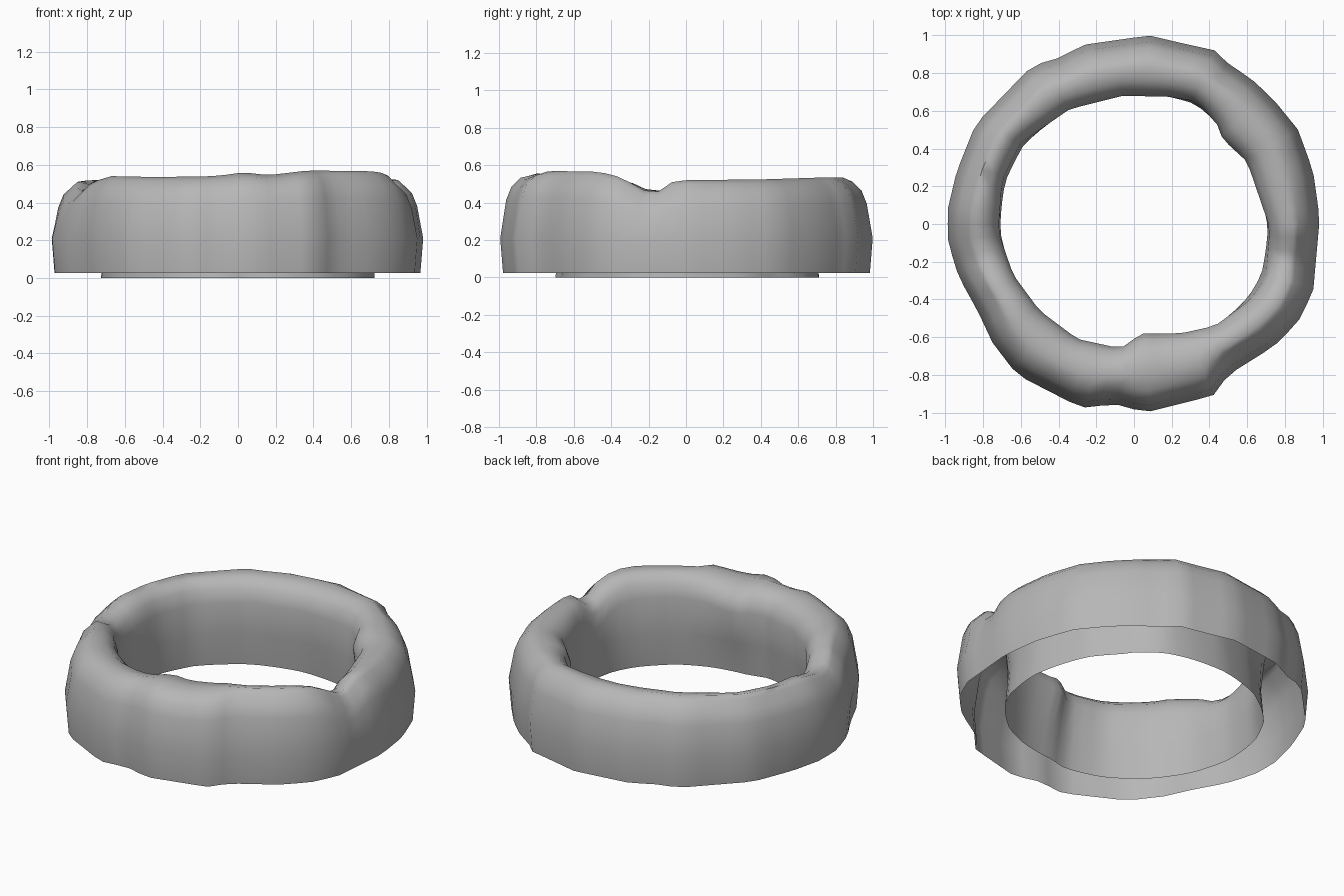
import bpy, bmesh, math

if "Cube" in bpy.data.objects:
    bpy.data.objects.remove(bpy.data.objects["Cube"])

# Outlines seen from above (counter-clockwise or clockwise), and crest height by angle (degrees)
OUTER = [(.08, 1), (.25, .96), (.43, .92), (.52, .83), (.6, .79), (.74, .66), (.87, .5), (.95, .28),
         (.985, .03), (.95, -.36), (.87, -.52), (.74, -.65), (.5, -.8), (.42, -.91), (.3, -.94),
         (.06, -1), (-.1, -.955), (-.28, -.975), (-.62, -.8), (-.75, -.63), (-.83, -.46),
         (-.93, -.28), (-.985, -.1), (-.99, .07), (-.94, .28), (-.84, .53), (-.54, .84), (-.4, .88),
         (-.27, .95)]
INNER = [(.18, .675), (.33, .65), (.44, .53), (.47, .45), (.6, .33), (.72, -.02), (.7, -.28),
         (.62, -.4), (.43, -.54), (.25, -.58), (.04, -.58), (-.07, -.66), (-.3, -.61), (-.5, -.46),
         (-.64, -.27), (-.72, -.04), (-.7, .23), (-.6, .43), (-.34, .61), (-.06, .68)]
CREST = [(0, .52), (30, .525), (60, .535), (90, .535), (120, .535), (150, .52), (175, .51), (187, .47),
         (193, .46), (201, .51), (215, .54), (240, .535), (262, .54), (272, .56), (282, .545),
         (297, .57), (328, .565), (337, .535), (345, .465), (350, .46), (355, .51)]


def radius(points, a):
    """Distance to the straight-sided outline along the ray at angle a."""
    c, s = math.cos(a), math.sin(a)
    best = 0
    for (x0, y0), (x1, y1) in zip(points, points[1:] + points[:1]):
        d = c * (y1 - y0) - s * (x1 - x0)
        if abs(d) < 1e-9:
            continue
        r = (x0 * (y1 - y0) - y0 * (x1 - x0)) / d
        t = (x0 * s - y0 * c) / d
        if -1e-6 <= t <= 1 + 1e-6 and r > best:
            best = r
    return best


def crest(a):
    t = [(CREST[-1][0] - 360, CREST[-1][1])] + CREST + [(360, CREST[0][1])]
    for (a0, v0), (a1, v1) in zip(t, t[1:]):
        if a0 <= a <= a1:
            return v0 + (v1 - v0) * (a - a0) / (a1 - a0)


N = 72
bm = bmesh.new()
rows = []
for i in range(N):
    deg = 360 * i / N
    a = math.radians(deg)
    ro, ri, h = radius(OUTER, a), radius(INNER, a), crest(deg)
    w = ro - ri
    # Open-bottomed cross-section, from the outer foot over the crest to the inner foot
    profile = [(ro - .015, .025), (ro, .21), (ro - .032, h - .14), (ro - .06, h - .07),
               (ro - .11, h - .022), (ri + .5 * w, h), (ri + .25 * w, h - .015),
               (ri + .08 * w, h - .06), (ri, h - .14), (.5 * ri + .35, .2), (.4 * ri + .44, 0)]
    rows.append([bm.verts.new((r * math.cos(a), r * math.sin(a), z)) for r, z in profile])
for i in range(N):
    p, q = rows[i], rows[(i + 1) % N]
    for j in range(len(p) - 1):
        bm.faces.new((p[j], q[j], q[j + 1], p[j + 1]))

me = bpy.data.meshes.new("stone_ring")
bm.to_mesh(me)
bm.free()
ring = bpy.data.objects.new("stone_ring", me)
bpy.context.collection.objects.link(ring)

# Dark grey stone
mat = bpy.data.materials.new("dark_stone")
mat.diffuse_color = (.47, .47, .47, 1)
mat.use_nodes = True
mat.node_tree.nodes["Principled BSDF"].inputs["Base Color"].default_value = mat.diffuse_color
me.materials.append(mat)

bpy.context.view_layer.objects.active = ring
ring.select_set(True)
bpy.ops.object.shade_smooth_by_angle(angle=math.radians(70))
